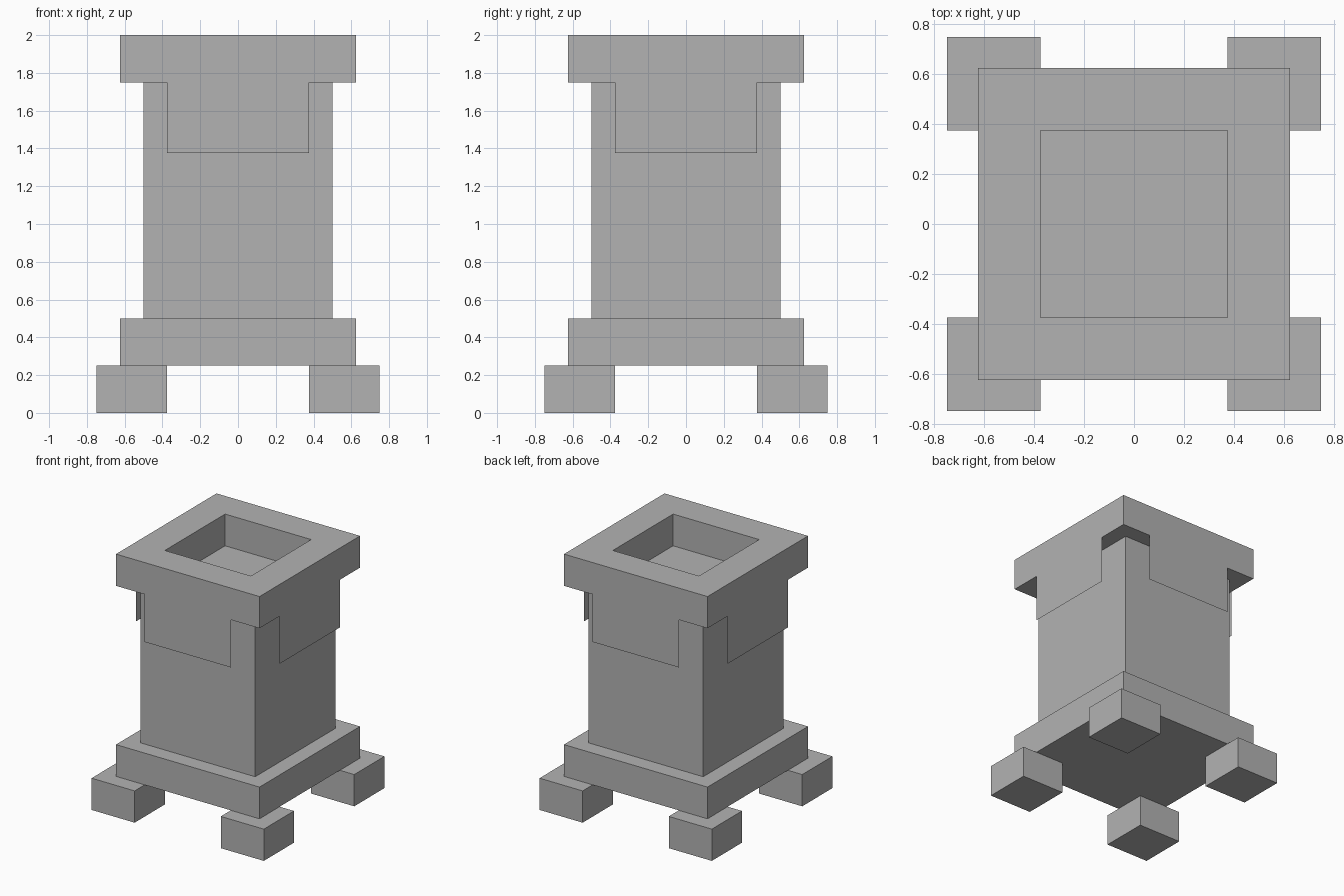
import bpy
from mathutils import Matrix, Vector

cube = bpy.data.objects.get("Cube")
if cube:
    bpy.data.objects.remove(cube, do_unlink=True)

stone = bpy.data.materials.new("grey_stone")
stone.use_nodes = True
GREY = (0.45, 0.45, 0.45, 1)
stone.diffuse_color = GREY
stone.node_tree.nodes["Principled BSDF"].inputs["Base Color"].default_value = GREY


def finish(obj, name):
    obj.name = obj.data.name = name
    obj.data.materials.append(stone)
    return obj


def block(name, width, bottom, top, x=0, y=0):
    """Square block standing between two heights."""
    bpy.ops.mesh.primitive_cube_add(size=1)
    obj = bpy.context.object
    obj.data.transform(Matrix.Translation((x, y, (bottom + top) / 2))
                       @ Matrix.Diagonal((width, width, top - bottom, 1)))
    return finish(obj, name)


# Four feet
for side, sx in (("left", 1), ("right", -1)):
    for end, sy in (("front", -1), ("back", 1)):
        block(f"{end}_{side}_foot", 0.375, 0, 0.25, sx * 0.5625, sy * 0.5625)

# Plinth and column; the column top is the floor of the basin
block("plinth", 1.25, 0.25, 0.5)
block("column", 1, 0.5, 1.75)

# Square rim with an open middle
rim = block("rim", 1.25, 1.75, 2)
cutter = block("rim_cutter", 0.75, 1.7, 2.1)
cut = rim.modifiers.new("opening", "BOOLEAN")
cut.operation = "DIFFERENCE"
cut.solver = "EXACT"
cut.object = cutter
cutter.hide_render = True
cutter.hide_viewport = True
cutter.display_type = "WIRE"

# Paper-thin aprons hanging flush from the rim
for i, name in enumerate(("front", "left", "back", "right")):
    mesh = bpy.data.meshes.new(name)
    turn = Matrix.Rotation(i * 1.5707963, 3, "Z")
    corners = [turn @ Vector((x, -0.625, z)) for x, z in
               ((-0.375, 1.375), (0.375, 1.375), (0.375, 1.75), (-0.375, 1.75))]
    mesh.from_pydata(corners, [], [(0, 1, 2, 3)])
    apron = bpy.data.objects.new(name, mesh)
    bpy.context.collection.objects.link(apron)
    finish(apron, f"{name}_apron")
